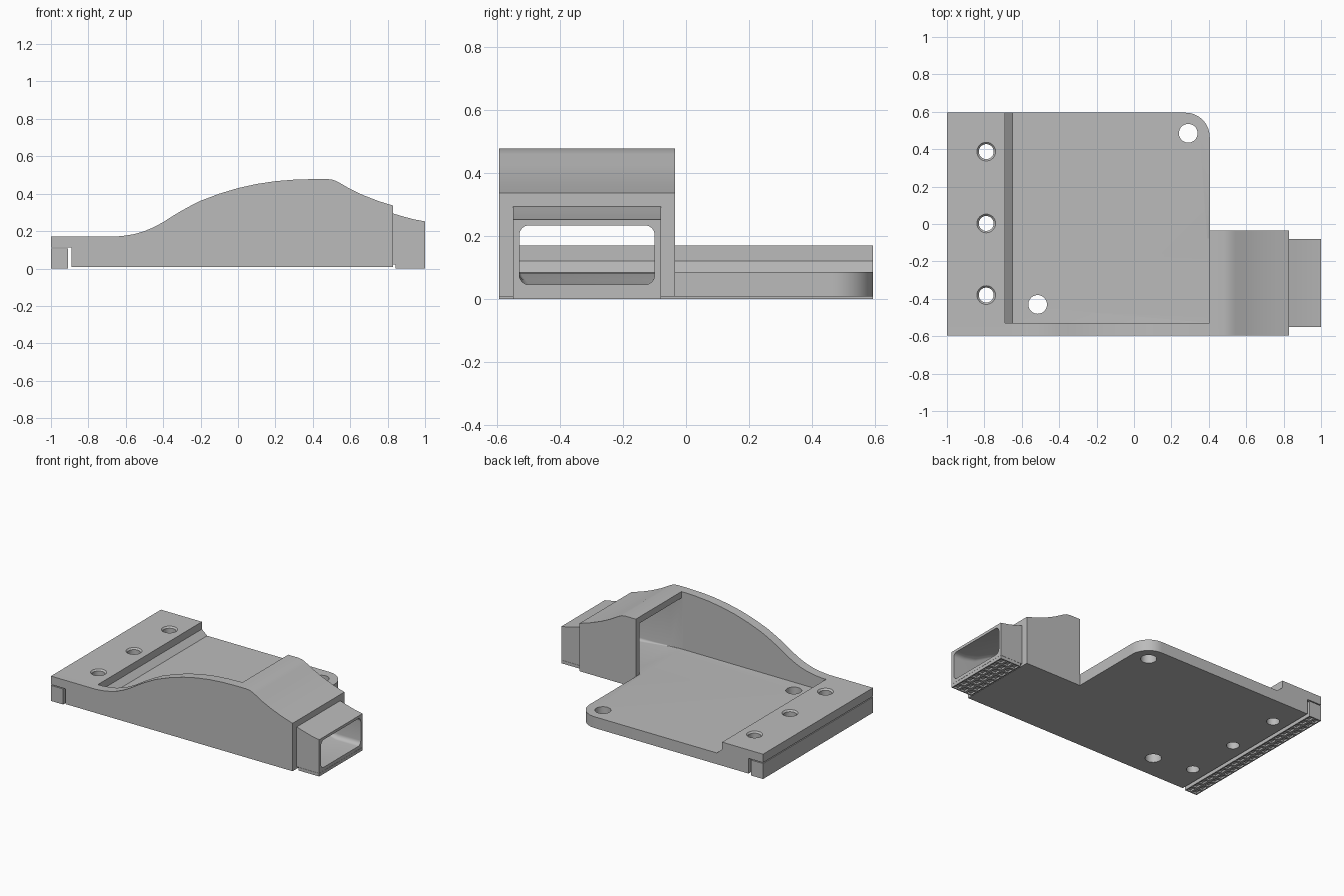
import bpy, bmesh, math

if "Cube" in bpy.data.objects:
    bpy.data.objects.remove(bpy.data.objects["Cube"])

grey = bpy.data.materials.new("plain grey")
grey.diffuse_color = (0.5, 0.5, 0.5, 1)
grey.use_nodes = True
grey.node_tree.nodes["Principled BSDF"].inputs["Base Color"].default_value = grey.diffuse_color


def finish(name, bm):
    bmesh.ops.recalc_face_normals(bm, faces=bm.faces)
    mesh = bpy.data.meshes.new(name)
    bm.to_mesh(mesh)
    bm.free()
    ob = bpy.data.objects.new(name, mesh)
    bpy.context.collection.objects.link(ob)
    mesh.materials.append(grey)
    return ob


def loft(name, rings):
    """Skin a list of equal-length closed rings and cap both ends."""
    bm = bmesh.new()
    vs = [[bm.verts.new(p) for p in ring] for ring in rings]
    n = len(vs[0])
    for a, b in zip(vs, vs[1:]):
        for i in range(n):
            j = (i + 1) % n
            bm.faces.new((a[i], a[j], b[j], b[i]))
    bm.faces.new(vs[0])
    bm.faces.new(vs[-1])
    return finish(name, bm)


def side_prism(name, profile, y0, y1):
    return loft(name, [[(x, y, z) for x, z in profile] for y in (y0, y1)])


def rounded_section(x, y0, y1, z0, z1, r):
    pts = []
    corners = [(y1 - r, z1 - r), (y0 + r, z1 - r), (y0 + r, z0 + r), (y1 - r, z0 + r)]
    for k, (cy, cz) in enumerate(corners):
        for i in range(7):
            a = math.pi / 2 * (k + i / 6)
            pts.append((x, cy + r * math.cos(a), cz + r * math.sin(a)))
    return pts


def revolve(name, x, y, steps):
    """Round hole cutter from (radius, height) steps."""
    return loft(name, [[(x + r * math.cos(i * math.tau / 40), y + r * math.sin(i * math.tau / 40), z)
                        for i in range(40)] for r, z in steps])


def combine(target, tool, operation):
    mod = target.modifiers.new("cut", 'BOOLEAN')
    mod.operation, mod.solver, mod.object = operation, 'EXACT', tool
    bpy.context.view_layer.objects.active = target
    bpy.ops.object.modifier_apply(modifier=mod.name)
    bpy.data.objects.remove(tool)


def textured_pad(name, x0, x1, y0, y1, h, nx, ny, depth):
    """Block whose underside is a grid of square pockets."""
    bm = bmesh.new()
    bmesh.ops.create_grid(bm, x_segments=nx, y_segments=ny, size=0.5)
    for v in bm.verts:
        v.co.x = x0 + (v.co.x + 0.5) * (x1 - x0)
        v.co.y = y0 + (v.co.y + 0.5) * (y1 - y0)
    bottom = bm.faces[:]
    top = bmesh.ops.extrude_face_region(bm, geom=bottom, use_keep_orig=True)
    for v in top["geom"]:
        if isinstance(v, bmesh.types.BMVert):
            v.co.z = h
    bmesh.ops.recalc_face_normals(bm, faces=bm.faces)
    bottom = [f for f in bm.faces if all(v.co.z < 1e-5 for v in f.verts)]
    bmesh.ops.inset_individual(bm, faces=bottom, thickness=0.008, use_even_offset=True)
    pockets = bmesh.ops.extrude_discrete_faces(bm, faces=bottom)["faces"]
    for f in pockets:
        for v in f.verts:
            v.co.z = depth
    return finish(name, bm)


# Long front wall, whose curved top also covers the duct
hump = [(-0.66, 0.17), (-0.6, 0.176), (-0.55, 0.185), (-0.5, 0.2), (-0.45, 0.221),
        (-0.4, 0.248), (-0.35, 0.28), (-0.3, 0.31), (-0.25, 0.337), (-0.2, 0.362),
        (-0.1, 0.4), (0, 0.43), (0.1, 0.452), (0.2, 0.467), (0.3, 0.475), (0.4, 0.478),
        (0.48, 0.478), (0.51, 0.474), (0.54, 0.46), (0.6, 0.425), (0.67, 0.392),
        (0.75, 0.361), (0.83, 0.336)]
body = side_prism("body", [(0.83, 0.008), (-0.89, 0.008), (-0.89, 0.112), (-1, 0.112), (-1, 0.17)] + hump,
                  -0.595, -0.53)

# Flat plate with one rounded corner
outline = [(-0.88, -0.56), (0.405, -0.56)]
outline += [(0.275 + 0.13 * math.cos(a), 0.465 + 0.13 * math.sin(a))
            for a in [math.pi / 2 * i / 14 for i in range(15)]]
outline += [(-0.88, 0.595)]
plate = loft("plate", [[(x, y, z) for x, y in outline] for z in (0.008, 0.085)])
combine(body, plate, 'UNION')

# Raised mounting rail with a sloped foot
rail = [(-1, 0.112), (-0.89, 0.112), (-0.89, 0.008), (-0.65, 0.008), (-0.65, 0.085),
        (-0.69, 0.12), (-0.69, 0.17), (-1, 0.17)]
combine(body, side_prism("rail", rail, -0.55, 0.595), 'UNION')

# Duct and its narrower nozzle
duct = [(0.83, 0.008), (0.405, 0.008), (0.405, 0.478)] + [p for p in hump if p[0] > 0.45]
combine(body, side_prism("duct", duct, -0.56, -0.035), 'UNION')
nozzle = [(0.8, 0.022), (1, 0.022), (1, 0.252), (0.94, 0.263), (0.88, 0.279), (0.83, 0.294), (0.8, 0.3)]
combine(body, side_prism("nozzle", nozzle, -0.55, -0.08), 'UNION')

# Hollow passage, narrowing towards the nozzle mouth
sections = [(0.39, -0.53, -0.075, 0.085, 0.435, 0.003), (0.49, -0.53, -0.075, 0.08, 0.43, 0.005),
            (0.6, -0.53, -0.08, 0.07, 0.375, 0.01), (0.72, -0.53, -0.09, 0.06, 0.32, 0.02),
            (0.83, -0.53, -0.1, 0.045, 0.265, 0.03), (0.92, -0.53, -0.1, 0.045, 0.24, 0.03),
            (1.02, -0.53, -0.1, 0.045, 0.232, 0.03)]
combine(body, loft("passage", [rounded_section(*s) for s in sections]), 'DIFFERENCE')

# Plain holes in the plate, chamfered holes in the rail
for x, y in ((0.29, 0.485), (-0.515, -0.43)):
    combine(body, revolve("hole", x, y, [(0.05, -0.1), (0.05, 0.16)]), 'DIFFERENCE')
for y in (-0.38, 0.003, 0.387):
    combine(body, revolve("hole", -0.79, y, [(0.04, -0.1), (0.04, 0.16), (0.06, 0.18)]), 'DIFFERENCE')

bpy.ops.object.select_all(action='DESELECT')
body.select_set(True)
bpy.context.view_layer.objects.active = body
bpy.ops.object.shade_smooth_by_angle(angle=math.radians(25))

# Gripping strips with pocketed undersides
textured_pad("end_strip", -1, -0.908, -0.595, 0.595, 0.106, 2, 20, 0.012)
textured_pad("nozzle_pad", 0.842, 1, -0.55, -0.08, 0.021, 3, 8, 0.012)
